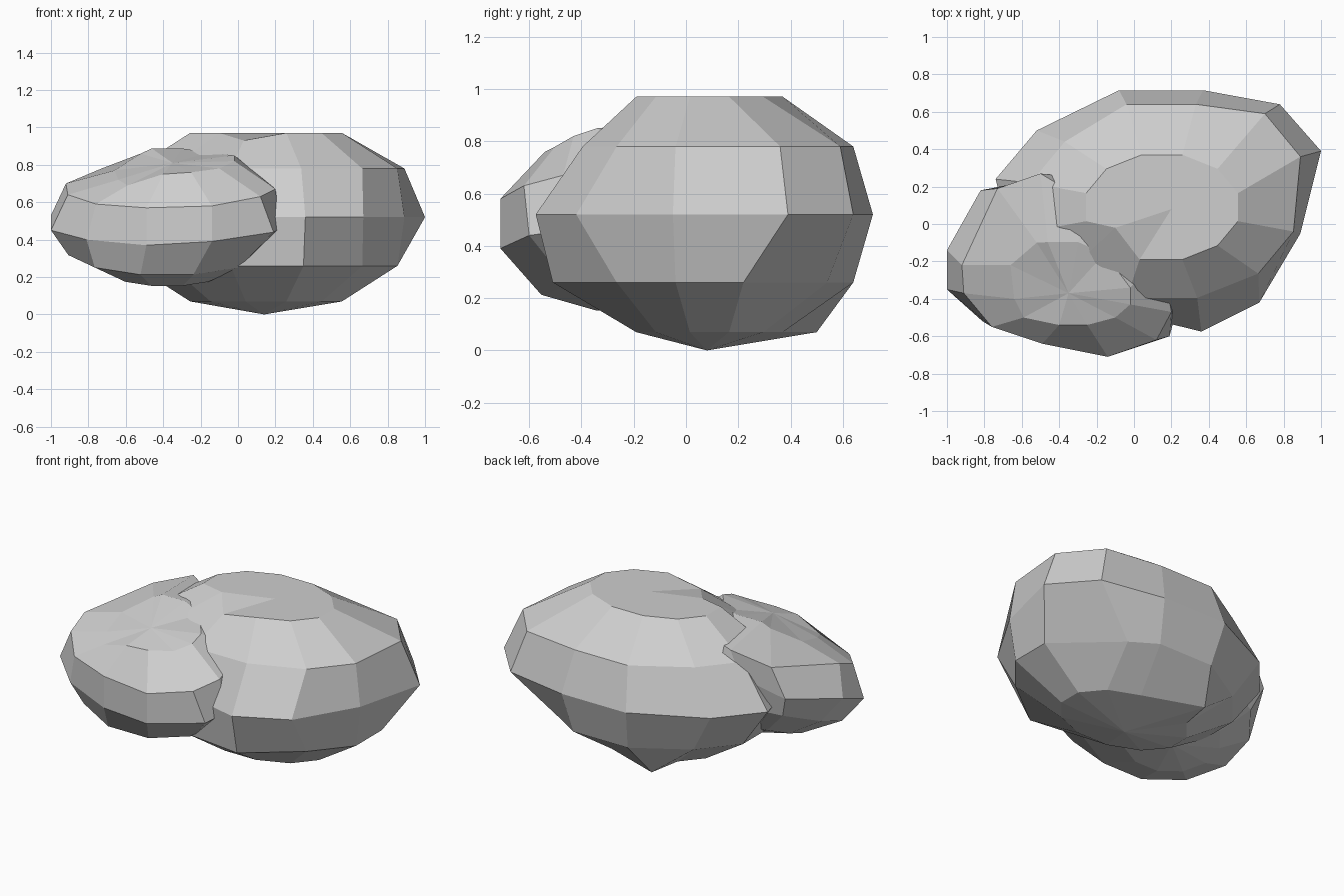
import bpy, bmesh, math

stone = bpy.data.materials.new("grey stone")
stone.diffuse_color = (0.62, 0.62, 0.62, 1)
SEG = 12


def rock(name, centre, radii, tilt, top, bottom, chips):
    """Faceted boulder: five rings of twelve corners, with some corners chipped."""
    bm = bmesh.new()
    rings = []
    for r, lat in enumerate((-60, -30, 0, 30, 60)):
        lat = math.radians(lat)
        ring = []
        for k in range(SEG):
            a = math.radians(15 + 30 * k)
            x = radii[0] * math.cos(lat) * math.cos(a)
            y = radii[1] * math.cos(lat) * math.sin(a)
            z = radii[2] * math.sin(lat)
            # lean the rock about the x axis
            y, z = (y * math.cos(tilt) - z * math.sin(tilt),
                    y * math.sin(tilt) + z * math.cos(tilt))
            p = [centre[0] + x, centre[1] + y, centre[2] + z]
            for i, v in enumerate(chips.get((r, k), ())):
                p[i] = v
            ring.append(bm.verts.new(p))
        rings.append(ring)
    low, high = bm.verts.new(bottom), bm.verts.new(top)
    for k in range(SEG):
        n = (k + 1) % SEG
        for a, b in zip(rings, rings[1:]):
            bm.faces.new((a[k], a[n], b[n], b[k]))
        bm.faces.new((rings[0][n], rings[0][k], low))
        bm.faces.new((rings[-1][k], rings[-1][n], high))
    bmesh.ops.recalc_face_normals(bm, faces=bm.faces)
    mesh = bpy.data.meshes.new(name)
    bm.to_mesh(mesh)
    bm.free()
    mesh.materials.append(stone)
    obj = bpy.data.objects.new(name, mesh)
    bpy.context.collection.objects.link(obj)


# Large boulder: corners keyed by (ring from the bottom, corner from +x)
rock("large_rock", (0.15, 0.09, 0.52), (0.84, 0.58, 0.52), 0,
     (0.20, 0.08, 0.97), (0.14, 0.08, 0), {
         (0, 3): (-0.11, 0.50),
         (1, 1): (0.50, 0.54), (1, 2): (0.34, 0.64), (1, 3): (-0.04, 0.64),
         (1, 8): (-0.04, -0.46), (1, 9): (0.35, -0.51),
         (2, 0): (1.0, 0.39), (2, 1): (0.78, 0.64), (2, 2): (0.37, 0.715),
         (2, 3): (-0.08, 0.715), (2, 4): (-0.52, 0.50), (2, 5): (-0.74, 0.24),
         (2, 9): (0.36, -0.575), (2, 10): (0.67, -0.42), (2, 11): (0.89, -0.05),
         (3, 0): (0.89, 0.36), (3, 1): (0.70, 0.59), (3, 2): (0.33, 0.64),
         (3, 3): (-0.04, 0.64), (3, 4): (-0.37, 0.44),
         (4, 7): (-0.10, -0.02, 0.97), (4, 8): (0.03, -0.19, 0.93)})

# Small boulder leaning forward against the large one
rock("small_rock", (-0.38, -0.22, 0.52), (0.63, 0.50, 0.35), math.radians(20),
     (-0.35, -0.37, 0.81), (-0.35, -0.08, 0.17), {
         (2, 4): (-0.82, 0.18, 0.60),
         (2, 5): (-1.0, -0.14, 0.53), (2, 6): (-1.0, -0.35, 0.45),
         (2, 7): (-0.81, -0.52, 0.40), (2, 8): (-0.49, -0.64, 0.37),
         (2, 9): (-0.14, -0.71, 0.39), (2, 10): (0.19, -0.60, 0.44),
         (2, 11): (0.23, -0.45, 0.46),
         (3, 3): (-0.50, 0.27, 0.86), (3, 4): (-0.73, 0.19, 0.78),
         (3, 5): (-0.92, -0.22, 0.70), (3, 6): (-0.91, -0.37, 0.64),
         (3, 7): (-0.76, -0.55, 0.59), (3, 8): (-0.49, -0.64, 0.57),
         (3, 9): (-0.14, -0.71, 0.58), (3, 10): (0.12, -0.62, 0.63),
         (3, 11): (0.20, -0.47, 0.67),
         (4, 4): (-0.52, -0.10, 0.86), (4, 5): (-0.66, -0.22, 0.77),
         (4, 6): (-0.64, -0.40, 0.72), (4, 7): (-0.59, -0.50, 0.69),
         (4, 8): (-0.40, -0.54, 0.75), (4, 9): (-0.25, -0.54, 0.76),
         (4, 10): (-0.10, -0.50, 0.78), (4, 11): (-0.02, -0.43, 0.82),
         (4, 0): (-0.02, -0.34, 0.85)})
